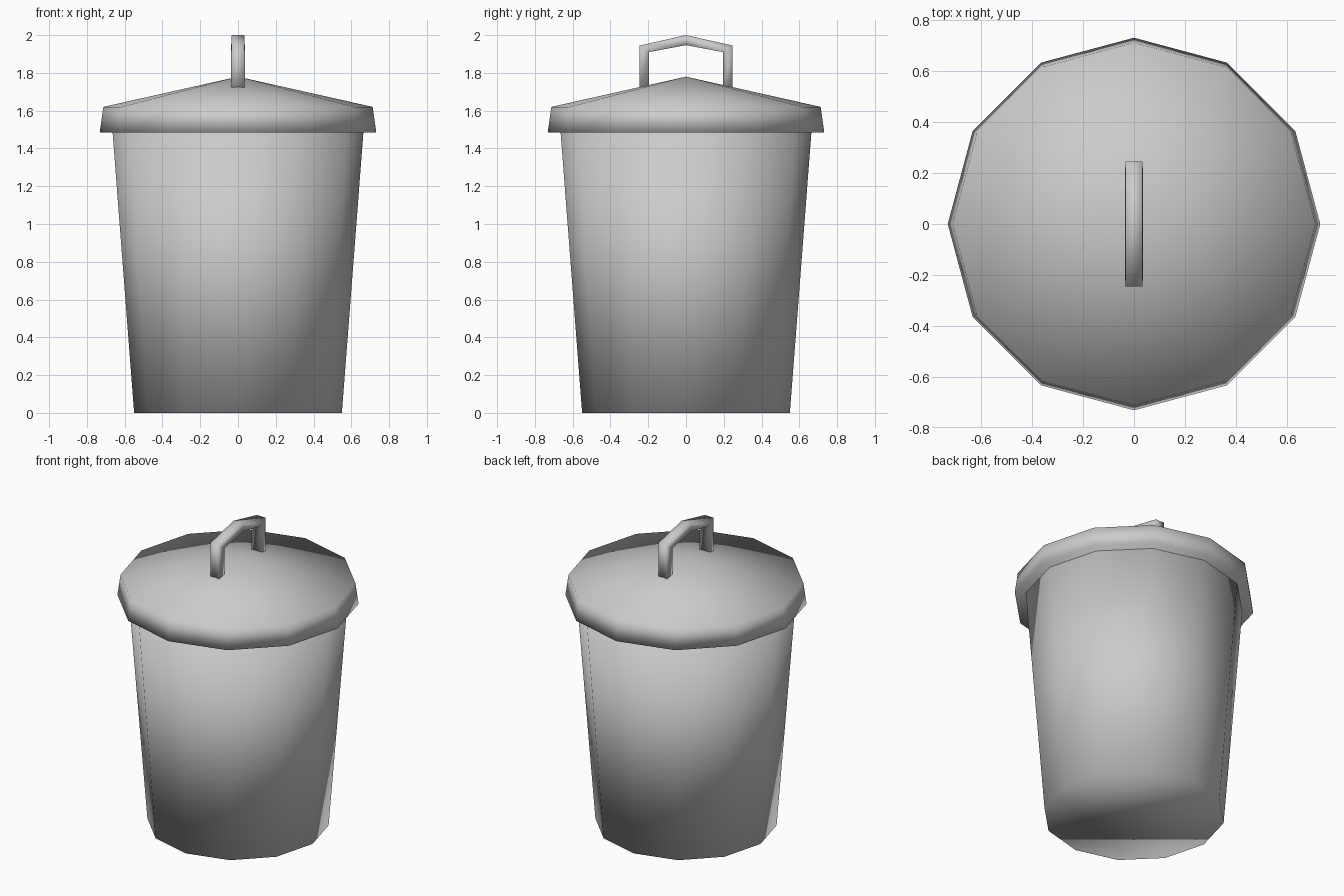
import bpy, bmesh
from math import cos, sin, pi

cube = bpy.data.objects.get("Cube")
if cube:
    bpy.data.objects.remove(cube, do_unlink=True)

grey = bpy.data.materials.new("grey metal")
grey.use_nodes = True
colour = (0.6, 0.6, 0.6, 1)
grey.diffuse_color = colour
grey.node_tree.nodes["Principled BSDF"].inputs["Base Color"].default_value = colour

SIDES = 12


def finish(name, bm):
    bmesh.ops.recalc_face_normals(bm, faces=bm.faces)
    mesh = bpy.data.meshes.new(name)
    bm.to_mesh(mesh)
    bm.free()
    mesh.materials.append(grey)
    mesh.shade_smooth()
    obj = bpy.data.objects.new(name, mesh)
    bpy.context.collection.objects.link(obj)
    return obj


def bridge(bm, a, b):
    for i in range(len(a)):
        j = (i + 1) % len(a)
        bm.faces.new((a[i], a[j], b[j], b[i]))


def turned(name, profile, apex=None):
    """Stack of twelve-sided rings, closed below and by a cap or a point above."""
    bm = bmesh.new()
    rings = [[bm.verts.new((r * cos(2 * pi * k / SIDES), r * sin(2 * pi * k / SIDES), z))
              for k in range(SIDES)] for r, z in profile]
    for a, b in zip(rings, rings[1:]):
        bridge(bm, a, b)
    bm.faces.new(rings[0])
    if apex is None:
        bm.faces.new(rings[-1])
    else:
        tip = bm.verts.new((0, 0, apex))
        for k in range(SIDES):
            bm.faces.new((rings[-1][k], rings[-1][(k + 1) % SIDES], tip))
    return finish(name, bm)


# Tapered bin and its shallow conical lid
turned("bin_body", [(0.55, 0), (0.664, 1.485)])
turned("lid", [(0.732, 1.485), (0.713, 1.62)], apex=1.78)

# Bent handle: outer and inner outlines, slightly narrower on the outside
outer = [(-0.245, 1.70), (-0.245, 1.945), (0, 2.0), (0.245, 1.945), (0.245, 1.70)]
inner = [(-0.195, 1.70), (-0.195, 1.91), (0, 1.947), (0.195, 1.91), (0.195, 1.70)]
bm = bmesh.new()
sections = []
for (yo, zo), (yi, zi) in zip(outer, inner):
    corners = [(-0.033, yo, zo), (0.033, yo, zo), (0.036, yi, zi), (-0.036, yi, zi)]
    sections.append([bm.verts.new(c) for c in corners])
for a, b in zip(sections, sections[1:]):
    bridge(bm, a, b)
bm.faces.new(sections[0])
bm.faces.new(sections[-1])
finish("lid_handle", bm)
